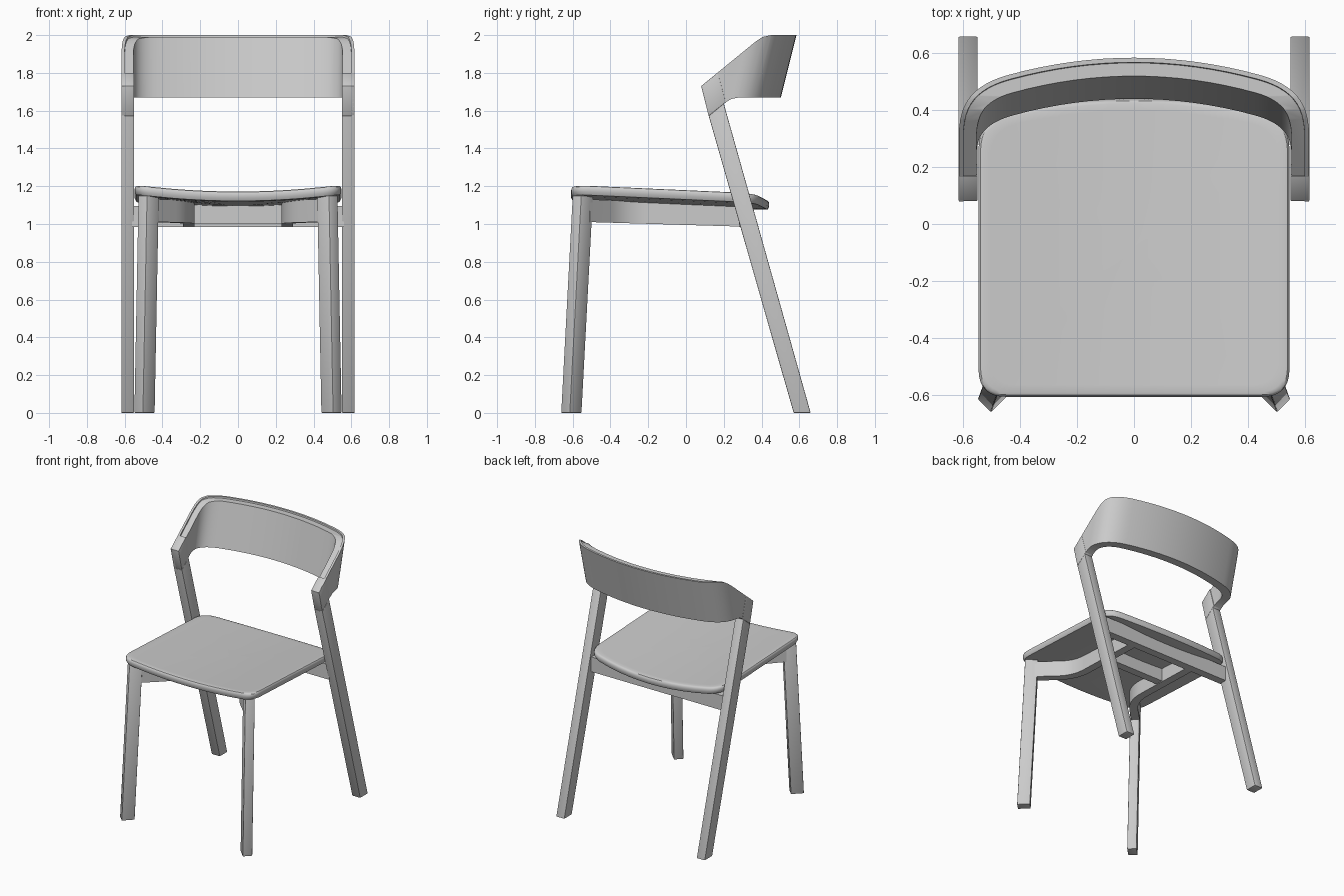
import bpy, bmesh, math
from mathutils import Vector

cube = bpy.data.objects.get("Cube")
if cube:
    bpy.data.objects.remove(cube)

wood = bpy.data.materials.new("light_grey")
wood.use_nodes = True
GREY = (0.6, 0.6, 0.6, 1)
wood.diffuse_color = GREY
wood.node_tree.nodes["Principled BSDF"].inputs["Base Color"].default_value = GREY


def select(ob):
    bpy.ops.object.select_all(action="DESELECT")
    ob.select_set(True)
    bpy.context.view_layer.objects.active = ob


def loft(name, rings, closed=False, bevel=0):
    """Skin equal-length rings; cap both ends, or join the last to the first."""
    bm = bmesh.new()
    loops = [[bm.verts.new(p) for p in ring] for ring in rings]
    n = len(loops[0])
    pairs = list(zip(loops, loops[1:])) + ([(loops[-1], loops[0])] if closed else [])
    for a, b in pairs:
        for i in range(n):
            j = (i + 1) % n
            bm.faces.new((a[i], a[j], b[j], b[i]))
    if not closed:
        bm.faces.new(loops[0])
        bm.faces.new(loops[-1])
    bmesh.ops.recalc_face_normals(bm, faces=bm.faces)
    if bevel:
        bmesh.ops.bevel(bm, geom=bm.edges[:], offset=bevel, segments=2,
                        affect="EDGES", profile=0.5)
    mesh = bpy.data.meshes.new(name)
    bm.to_mesh(mesh)
    bm.free()
    mesh.materials.append(wood)
    ob = bpy.data.objects.new(name, mesh)
    bpy.context.collection.objects.link(ob)
    return ob


def smooth(ob):
    select(ob)
    bpy.ops.object.shade_smooth_by_angle(angle=math.radians(32))


def prism(name, profile, x0, x1, bevel=0):
    """Side profile of (y, z) points extruded across x."""
    return loft(name, [[(x, y, z) for y, z in profile] for x in (x0, x1)], bevel=bevel)


def band(name, path, inner, outer, low, high, shear=0):
    """Upright strip along a plan path, between two offsets from it."""
    rings = []
    for i, p in enumerate(path):
        t = (path[min(i + 1, len(path) - 1)] - path[max(i - 1, 0)]).normalized()
        nrm = Vector((t.y, -t.x))
        a, b = p + nrm * inner, p + nrm * outer
        rings.append([(q.x, q.y + shear * (f(q.y) - 2), f(q.y))
                      for q, f in ((a, low), (b, low), (b, high), (a, high))])
    return loft(name, rings)


def bezier(a, b, c, n):
    a, b, c = Vector(a), Vector(b), Vector(c)
    return [a * (1 - t) ** 2 + b * 2 * t * (1 - t) + c * t * t
            for t in (i / n for i in range(n + 1))]


# Seat: dished panel built from rings shrinking towards its middle
def seat_height(x, y):
    return 1.172 + 0.12 * x * x - 0.045 * (y + 0.6)


half = bezier((0.45, -0.608), (0.547, -0.608), (0.547, -0.51), 8)
half += [Vector((0.547, -0.51 + 0.16 * i)) for i in range(1, 5)]
half += bezier((0.547, 0.26), (0.547, 0.365), (0.45, 0.39), 8)
half += [Vector((x, 0.44 - 0.247 * x * x)) for x in (0.36, 0.27, 0.18, 0.09)]
front = [Vector((0.09 * i, -0.608)) for i in range(1, 5)]
right_half = [Vector((0, -0.608))] + front + half + [Vector((0, 0.44))]
outline = right_half + [Vector((-p.x, p.y)) for p in reversed(right_half[1:-1])]
MID = Vector((0, -0.08))


def seat_ring(s, dz):
    pts = [MID + (p - MID) * s for p in outline]
    return [(p.x, p.y, seat_height(p.x, p.y) + dz) for p in pts]


top = [(s, 0) for s in (0.01, 0.2, 0.4, 0.6, 0.8, 0.92, 0.97)]
edge = [(0.987, -0.003), (0.996, -0.009), (1, -0.018), (1, -0.034), (0.985, -0.05)]
under = [(s, -0.052) for s in (0.9, 0.7, 0.5, 0.25, 0.01)]
smooth(loft("seat", [seat_ring(*r) for r in top + edge + under]))

# Legs and arm ends, one set per side
for side, word in ((1, "left"), (-1, "right")):
    rings = []
    for x, y, z in ((0.495, -0.607, 0), (0.473, -0.546, 1.15)):
        out = Vector((side, -1, 0)).normalized() * 0.045
        across = Vector((side, 1, 0)).normalized() * 0.033
        c = Vector((side * x, y, z))
        rings.append([c + out + across, c + out - across, c - out - across, c - out + across])
    smooth(loft(word + "_front_leg", rings, bevel=0.004))
    x0, x1 = side * 0.55, side * 0.618
    smooth(prism(word + "_rear_leg",
                 [(0.57, 0), (0.66, 0), (0.2, 1.638), (0.12, 1.572)], x0, x1, 0.004))
    smooth(prism(word + "_arm_end",
                 [(0.08, 1.73), (0.168, 1.802), (0.212, 1.645), (0.12, 1.572)], x0, x1, 0.004))

    # Side rail: diagonal from the front leg, bending back to the rear rail
    path = [Vector((0.46, -0.53))] + bezier((0.35, -0.42), (0.26, -0.33), (0.26, -0.2), 8)
    path += [Vector((0.26, 0.3))]
    path = [Vector((side * p.x, p.y)) for p in path]
    smooth(band(word + "_side_rail", path, -0.03, 0.03,
                lambda y: 0.995 - 0.03 * y, lambda y: 1.11 - 0.04 * y))

# Cross rails under the seat
for name, y, w, low in (("middle_rail", 0.0, 0.25, 1.0), ("rear_rail", 0.31, 0.56, 0.985)):
    smooth(band(name, [Vector((-w, y)), Vector((w, y))], -0.03, 0.03,
                lambda _, z=low: z, lambda _, h=y: 1.11 - 0.045 * h))

# Backrest: bent, leaning band trimmed to its side profile
corner = bezier((0.616, 0.33), (0.616, 0.478), (0.44, 0.525), 12)
back = [Vector((0.055 * i, 0.585 - 0.31 * (0.055 * i) ** 2)) for i in range(7, -1, -1)]
arc = [Vector((0.616, 0.0)), Vector((0.616, 0.2))] + corner + back
arc += [Vector((-p.x, p.y)) for p in reversed(arc[:-1])]


def backrest_part(name, near, far, profile):
    ob = band(name, arc, near, far, lambda y: 1.4, lambda y: 2.1, 0.25)
    cutter = prism("trim", profile, -0.8, 0.8)
    cutter.hide_render = True
    mod = ob.modifiers.new("trim", "BOOLEAN")
    mod.operation, mod.solver, mod.object = "INTERSECT", "EXACT", cutter
    select(ob)
    bpy.ops.object.modifier_apply(modifier="trim")
    bpy.data.objects.remove(cutter)
    smooth(ob)


bottom = [(0.65, 1.67), (0.28, 1.67), (0.24, 1.662), (0.2, 1.638)]
crest = [(0.37, 1.967), (0.405, 1.99), (0.45, 2.0), (0.65, 2.0)]
backrest_part("backrest_shell", 0, -0.016,
              [(0.12, 1.572), (0.08, 1.73)] + crest + bottom)
backrest_part("backrest_pad", -0.015, -0.062,
              [(0.165, 1.785)] + [(y, z - 0.01) for y, z in crest] + bottom)
